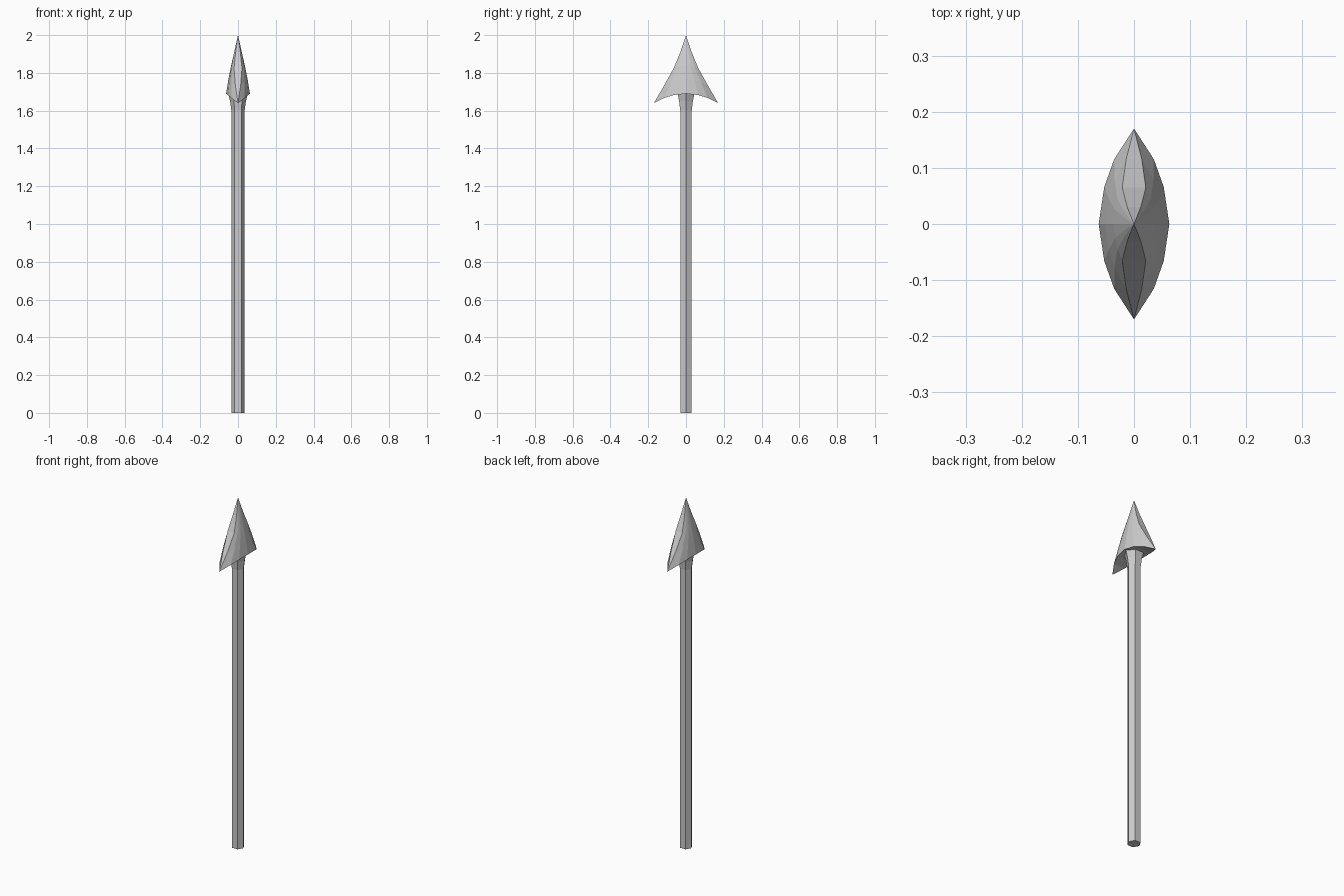
import bpy, bmesh, math

if "Cube" in bpy.data.objects:
    bpy.data.objects.remove(bpy.data.objects["Cube"])


def make_object(name, bm):
    bmesh.ops.recalc_face_normals(bm, faces=bm.faces)
    mesh = bpy.data.meshes.new(name)
    bm.to_mesh(mesh)
    bm.free()
    obj = bpy.data.objects.new(name, mesh)
    bpy.context.collection.objects.link(obj)
    return obj


def bridge(bm, a, b):
    n = len(a)
    for i in range(n):
        j = (i + 1) % n
        bm.faces.new((a[i], a[j], b[j], b[i]))


# Six-sided shaft and the flared socket below the head
def lathe(name, profile, sides=6):
    bm = bmesh.new()
    rings = [[bm.verts.new((r * math.cos(math.tau * i / sides),
                            r * math.sin(math.tau * i / sides), z))
              for i in range(sides)] for r, z in profile]
    for a, b in zip(rings, rings[1:]):
        bridge(bm, a, b)
    bm.faces.new(rings[0])
    bm.faces.new(rings[-1])
    return make_object(name, bm)


lathe("shaft", [(0.035, 0), (0.035, 1.61)])
lathe("socket", [(0.035, 1.60), (0.042, 1.65), (0.053, 1.695)])

# Barbed head: lens-shaped rings from near the tip down to the barbs
LENS = [(1, 0), (0.68, 0.56), (0.39, 0.84), (0, 1)]   # share of y, share of x
# centre x, centre z, edge y, edge z, edge half thickness
ROWS = [(0.019, 1.915, 0.030, 1.91, 0.012),
        (0.036, 1.84, 0.065, 1.825, 0.021),
        (0.051, 1.765, 0.115, 1.735, 0.014),
        (0.063, 1.69, 0.170, 1.64, 0.0)]


def lens_ring(bm, cx, cz, ey, ez, w):
    quarter = [(w + (cx - w) * f, u * ey, cz + (ez - cz) * u ** 2)
               for u, f in LENS]
    right = [(x, -y, z) for x, y, z in quarter] + quarter[-2::-1]
    pts = right + [(-x, -y, z) for x, y, z in right]
    return [bm.verts.new(p) for p in pts]


bm = bmesh.new()
rings = [lens_ring(bm, *row) for row in ROWS]
tip = bm.verts.new((0, 0, 2))
n = len(rings[0])
for i in range(n):
    bm.faces.new((rings[0][i], rings[0][(i + 1) % n], tip))
for a, b in zip(rings, rings[1:]):
    bridge(bm, a, b)
# Arched underside, in strips across the blade
base = rings[-1]
h = n // 2
for i in range(h - 1):
    bm.faces.new((base[i], base[i + 1], base[n - 2 - i], base[n - 1 - i]))
bmesh.ops.remove_doubles(bm, verts=bm.verts, dist=0.0001)
make_object("spear_head", bm)
